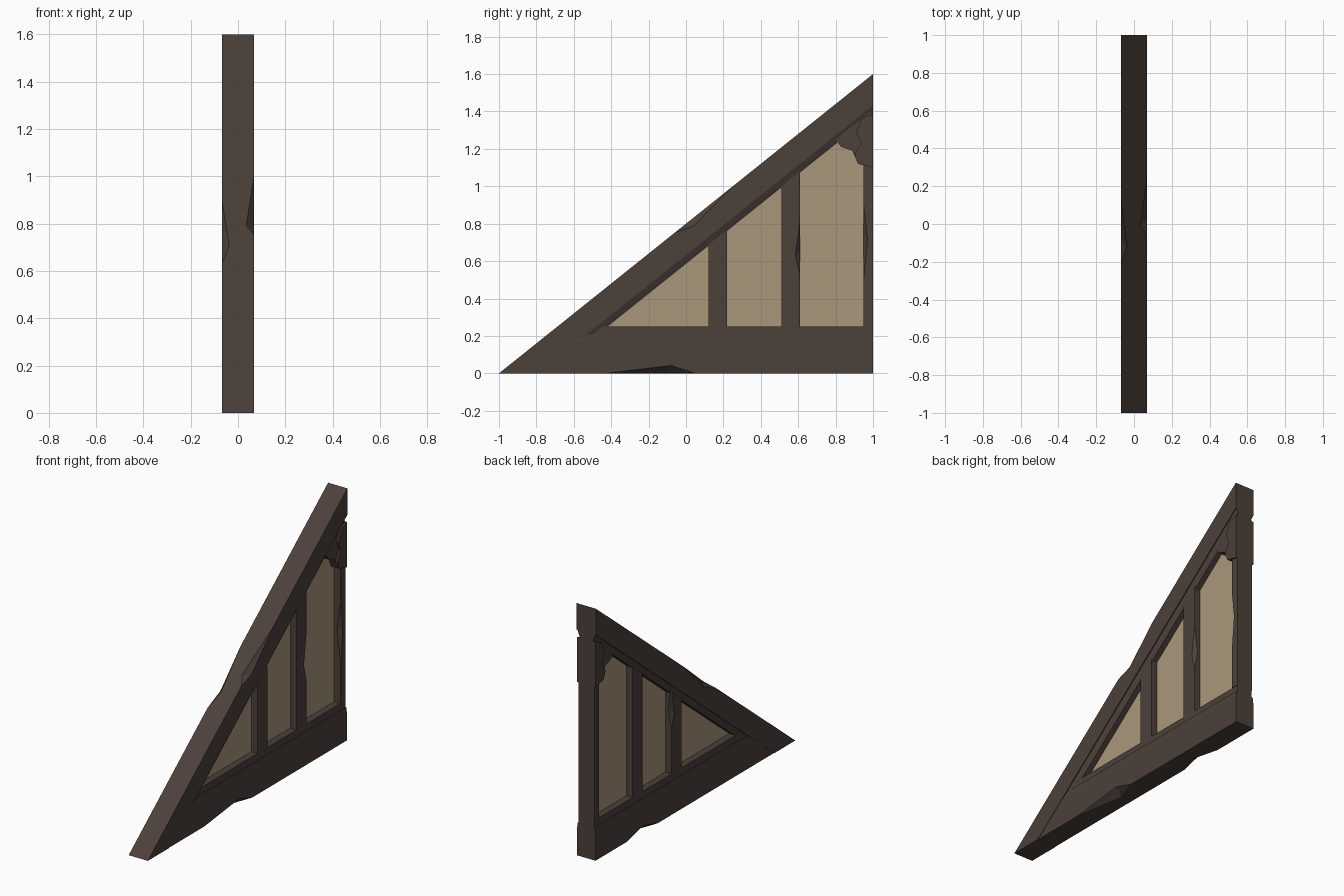
import bpy, bmesh
from mathutils import Vector

if "Cube" in bpy.data.objects:
    bpy.data.objects.remove(bpy.data.objects["Cube"])


def material(name, rgb):
    m = bpy.data.materials.new(name)
    m.diffuse_color = (*rgb, 1)
    m.use_nodes = True
    m.node_tree.nodes["Principled BSDF"].inputs["Base Color"].default_value = m.diffuse_color
    return m


WOOD = material("dark_brown_wood", (0.072, 0.052, 0.042))
PLASTER = material("tan_plaster", (0.40, 0.31, 0.20))


def finish(name, bm, mat):
    bmesh.ops.recalc_face_normals(bm, faces=bm.faces)
    me = bpy.data.meshes.new(name)
    bm.to_mesh(me)
    bm.free()
    me.materials.append(mat)
    ob = bpy.data.objects.new(name, me)
    bpy.context.collection.objects.link(ob)
    return ob


def prism(name, pts, half, mat=WOOD):
    """Side profile (y, z) spread across x; half is one half width or one per point."""
    if not isinstance(half, (list, tuple)):
        half = [half] * len(pts)
    bm = bmesh.new()
    a = [bm.verts.new((h, y, z)) for (y, z), h in zip(pts, half)]
    b = [bm.verts.new((-h, y, z)) for (y, z), h in zip(pts, half)]
    bm.faces.new(a)
    bm.faces.new(b[::-1])
    n = len(pts)
    for i in range(n):
        j = (i + 1) % n
        bm.faces.new((a[i], b[i], b[j], a[j]))
    return finish(name, bm, mat)


def chip(target, start, end, on_face, on_side, out):
    """Split a sliver off a beam edge; out is a point well outside that edge."""
    bm = bmesh.new()
    for p in (start, end, on_face, on_side, out):
        bm.verts.new(Vector(p))
    bmesh.ops.convex_hull(bm, input=bm.verts)
    cutter = finish(target.name + "_chip_cutter", bm, WOOD)
    cutter.hide_render = True
    cutter.hide_viewport = True
    mod = target.modifiers.new("chip", 'BOOLEAN')
    mod.operation = 'DIFFERENCE'
    mod.solver = 'EXACT'
    mod.object = cutter


W = 0.0675


def top(y):
    return 0.8 * y + 0.8


def trim_edge(y):
    return 0.8 * y + 0.586


# Sloping rafter with its two chipped upper edges
rafter = prism("rafter", [(-1, 0), (-0.79, 0), (1, 1.432), (1, 1.6)], W)
chip(rafter, (W, -0.06, top(-0.06)), (W, 0.25, top(0.25)),
     (0.035, -0.01, top(-0.01)), (W, 0.04, top(0.04) - 0.045), (0.12, 0.03, top(0.03) + 0.08))
chip(rafter, (-W, -0.21, top(-0.21)), (-W, 0.12, top(0.12)),
     (-0.037, -0.12, top(-0.12)), (-W, -0.08, top(-0.08) - 0.045), (-0.12, -0.09, top(-0.09) + 0.08))

# Bevelled trim under the rafter
prism("rafter_trim", [(-0.54, 0.2), (-0.4825, 0.2), (1, trim_edge(1)), (1, 1.432)],
      [0.062, 0.045, 0.045, 0.062])

# Bottom beam with chipped lower edges
beam = prism("bottom_beam", [(-0.79, 0), (1, 0), (1, 0.17), (-0.5775, 0.17)], 0.065)
chip(beam, (0.065, -0.43, 0), (0.065, 0.05, 0), (0.01, -0.1, 0),
     (0.065, -0.08, 0.042), (0.13, -0.1, -0.06))
chip(beam, (-0.065, 0.38, 0), (-0.065, 0.68, 0), (-0.02, 0.5, 0),
     (-0.065, 0.52, 0.04), (-0.13, 0.52, -0.06))
prism("beam_chamfer", [(-0.5775, 0.17), (1, 0.17), (1, 0.208), (-0.53, 0.208)],
      [0.065, 0.065, 0.06, 0.06])
prism("sill", [(-0.53, 0.208), (1, 0.208), (1, 0.25), (-0.478, 0.25)], 0.053)

# Upright studs, cut to the slope of the trim
for i, (y0, y1) in enumerate([(0.12, 0.22), (0.51, 0.61)]):
    stud = prism("stud_%d" % (i + 1), [(y0, 0.25), (y1, 0.25), (y1, trim_edge(y1) + 0.006),
                                       (y0, trim_edge(y0) + 0.006)], 0.053)
    s = 1 if i else -1
    chip(stud, (s * 0.053, y1, 0.53), (s * 0.053, y1, 0.82), (s * 0.053, y1 - 0.025, 0.63),
         (s * 0.03, y1, 0.65), (s * 0.1, y1 + 0.05, 0.65))

# End post
post = prism("end_post", [(0.95, 0.25), (1, 0.25), (1, 1.39), (0.95, 1.35)], 0.056)
chip(post, (0.056, 0.95, 0.5), (0.056, 0.95, 0.9), (0.056, 0.97, 0.72),
     (0.03, 0.95, 0.72), (0.1, 0.91, 0.72))

# Corner bracket at the peak, with its raised outer part
prism("peak_bracket", [(0.80, 1.25), (0.83, 1.21), (0.89, 1.19), (0.92, 1.12), (0.99, 1.105),
                       (0.99, 1.41)], 0.054)
prism("bracket_boss", [(0.90, 1.17), (0.92, 1.12), (1, 1.10), (1, 1.385), (0.94, 1.365),
                       (0.91, 1.29), (0.935, 1.23)], 0.066)

# Plaster infill
prism("plaster_panel", [(-0.46, 0.23), (0.97, 0.23), (0.97, trim_edge(0.97) + 0.02),
                        (-0.46, trim_edge(-0.46) + 0.02)], 0.01, PLASTER)
